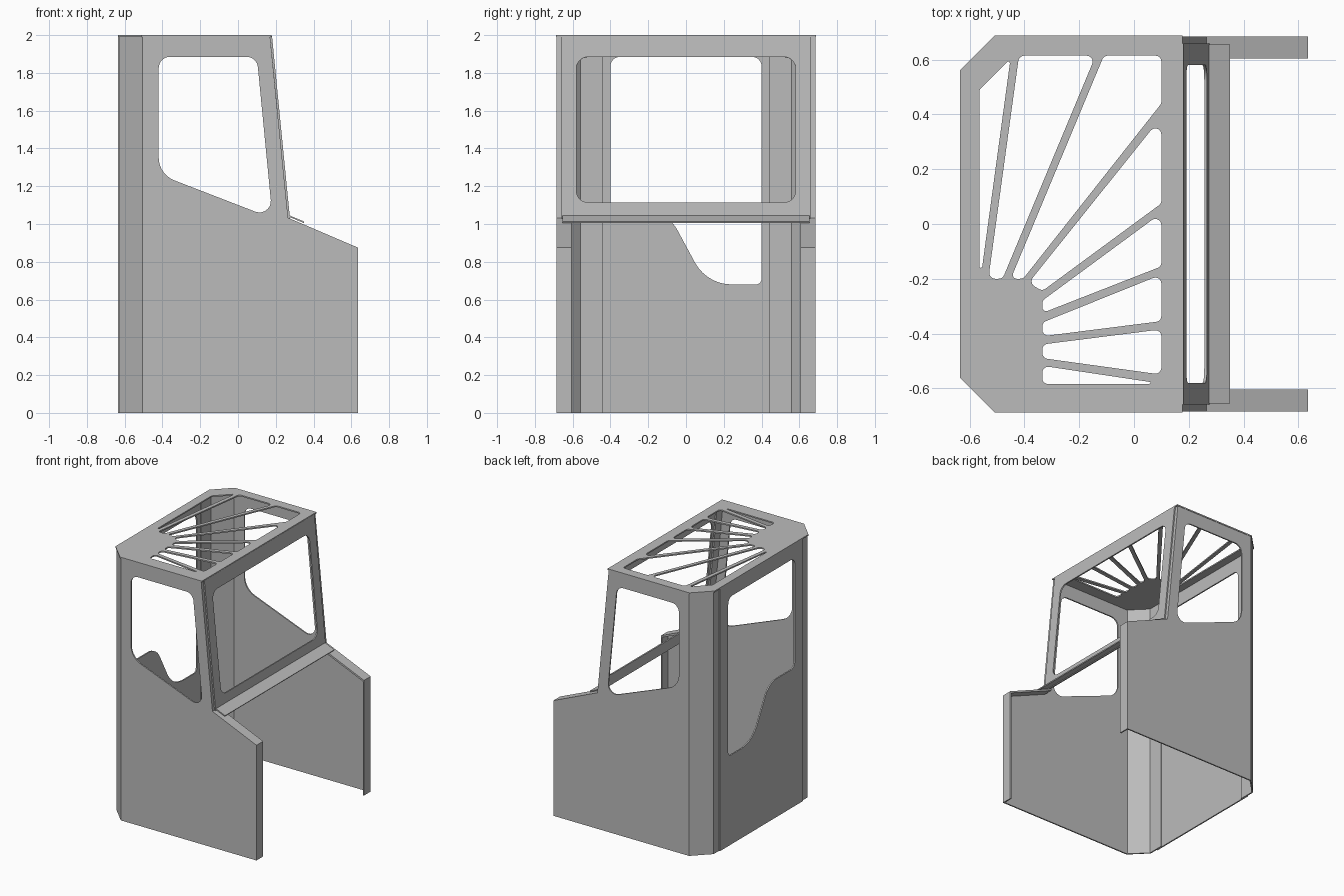
import bpy, math
from mathutils import Vector, Matrix

cube = bpy.data.objects.get("Cube")
if cube:
    bpy.data.objects.remove(cube, do_unlink=True)

GREY = (0.5, 0.5, 0.5, 1)
steel = bpy.data.materials.new("grey_steel")
steel.use_nodes = True
steel.diffuse_color = GREY
steel.node_tree.nodes["Principled BSDF"].inputs["Base Color"].default_value = GREY

X, Y, Z = Vector((1, 0, 0)), Vector((0, 1, 0)), Vector((0, 0, 1))
T = 0.01  # sheet thickness


def rounded(points, radius, steps=7):
    """Fillet each corner; a point may carry its own radius as third value."""
    out = []
    n = len(points)
    for i, pt in enumerate(points):
        p = Vector(pt[:2])
        r = pt[2] if len(pt) > 2 else radius
        if r <= 0:
            out.append(p)
            continue
        a, b = Vector(points[i - 1][:2]) - p, Vector(points[(i + 1) % n][:2]) - p
        half = a.angle(b) / 2
        tangent = min(r / math.tan(half), 0.48 * min(a.length, b.length))
        r = tangent * math.tan(half)
        a.normalize()
        b.normalize()
        centre = p + (a + b).normalized() * (r / math.sin(half))
        start, end = p + a * tangent - centre, p + b * tangent - centre
        sweep = math.pi - 2 * half
        for k in range(steps + 1):
            t = k / steps
            out.append(centre + (start * math.sin((1 - t) * sweep)
                                 + end * math.sin(t * sweep)) / math.sin(sweep))
    return out


def plate(name, outline, holes=(), origin=(0, 0, 0), u=X, v=Y, depth=T, mirror=False):
    """Flat sheet with cut-outs, lying in the plane of u and v."""
    curve = bpy.data.curves.new(name, "CURVE")
    curve.dimensions = "2D"
    curve.fill_mode = "BOTH"
    curve.extrude = depth / 2
    for loop in [outline, *holes]:
        spline = curve.splines.new("POLY")
        spline.points.add(len(loop) - 1)
        for sp, p in zip(spline.points, loop):
            sp.co = (p[0], p[1], 0, 1)
        spline.use_cyclic_u = True
    temp = bpy.data.objects.new(name + "_curve", curve)
    bpy.context.collection.objects.link(temp)
    bpy.context.view_layer.update()
    graph = bpy.context.evaluated_depsgraph_get()
    mesh = bpy.data.meshes.new_from_object(temp.evaluated_get(graph))
    bpy.data.objects.remove(temp, do_unlink=True)

    u, v = u.normalized(), v.normalized()
    frame = Matrix((u, v, u.cross(v))).transposed().to_4x4()
    frame.translation = Vector(origin)
    mesh.transform(frame)
    mesh.name = name
    mesh.materials.clear()
    mesh.materials.append(steel)
    mesh.shade_smooth()
    mesh.set_sharp_from_angle(angle=math.radians(30))
    obj = bpy.data.objects.new(name, mesh)
    bpy.context.collection.objects.link(obj)
    if mirror:
        mod = obj.modifiers.new("Mirror", "MIRROR")
        mod.use_axis = (False, True, False)
        mod.use_mirror_merge = False
    return obj


def box(x0, x1, y0, y1):
    return [(x0, y0), (x1, y0), (x1, y1), (x0, y1)]


# Side panels with slanted windows
side = [(-0.505, 0), (0.635, 0), (0.635, 0.87), (0.262, 1.028), (0.165, 1.99), (-0.505, 1.99)]
window = [(-0.42, 1.885, 0.06), (0.1, 1.885, 0.06), (0.183, 1.03, 0.06), (-0.42, 1.263, 0.13)]
plate("side_panel", side, [rounded(window, 0.06)], (0, 0.68, 0), X, Z, mirror=True)

# Inward flange along the front edges of each side panel
flange = [(0.635, 0), (0.635, 0.875), (0.265, 1.033), (0.17, 1.99),
          (0.16, 1.99), (0.254, 1.022), (0.625, 0.865), (0.625, 0)]
plate("front_flange", flange, origin=(0, 0.645, 0), u=X, v=Z, depth=0.08, mirror=True)

# Chamfered rear corners, folded behind the rear wall
corner = [(-0.505, 0.685), (-0.627, 0.563), (-0.627, 0.44),
          (-0.617, 0.44), (-0.617, 0.559), (-0.505, 0.671)]
plate("rear_corner", corner, origin=(0, 0, 0.995), depth=1.99, mirror=True)

# Rear wall with stepped opening
opening = [(-0.4, 1.885), (-0.4, 1.05), (-0.09, 1.05, 0.15),
           (0.11, 0.68, 0.22), (0.4, 0.68, 0.03), (0.4, 1.885)]
plate("rear_wall", box(-0.5, 0.5, 0, 1.99), [rounded(opening, 0.05)],
      (-0.63, 0, 0), Y, Z)

# Windscreen frame and the sill below it
slope = Vector((-0.095, 0, 0.965))
plate("windscreen_frame", box(-0.66, 0.66, 0, 0.97),
      [rounded(box(-0.58, 0.58, 0.085, 0.858), 0.06)], (0.27, 0, 1.03), Y, slope)
plate("windscreen_sill", box(-0.655, 0.655, 0, 0.088), origin=(0.268, 0, 1.043),
      u=Y, v=Vector((0.082, 0, -0.034)), depth=0.008)

# Roof with radiating cut-outs
roof = [(-0.635, -0.563), (-0.51, -0.688), (0.178, -0.688),
        (0.178, 0.688), (-0.51, 0.688), (-0.635, 0.563)]
L, R = -0.335, 0.1
rays = [
    [(-0.565, 0.49), (-0.46, 0.595), (-0.453, 0.59), (-0.555, -0.16), (-0.565, -0.16)],
    [(-0.42, 0.615), (-0.14, 0.615), (-0.48, -0.2), (-0.532, -0.2)],
    [(-0.11, 0.615), (R, 0.615), (R, 0.44), (-0.405, -0.2), (-0.45, -0.2)],
    [(R, 0.39), (R, 0.075), (-0.335, -0.245), (-0.385, -0.215)],
    [(R, 0.04), (R, -0.155), (L, -0.325), (L, -0.28)],
    [(R, -0.185), (R, -0.355), (L, -0.41), (L, -0.36)],
    [(R, -0.385), (R, -0.55), (L, -0.49), (L, -0.44)],
    [(0.065, -0.578), (0.055, -0.585), (L, -0.585), (L, -0.518)],
]
plate("roof", roof, [rounded(r, 0.022, 5) for r in rays], (0, 0, 1.995))
